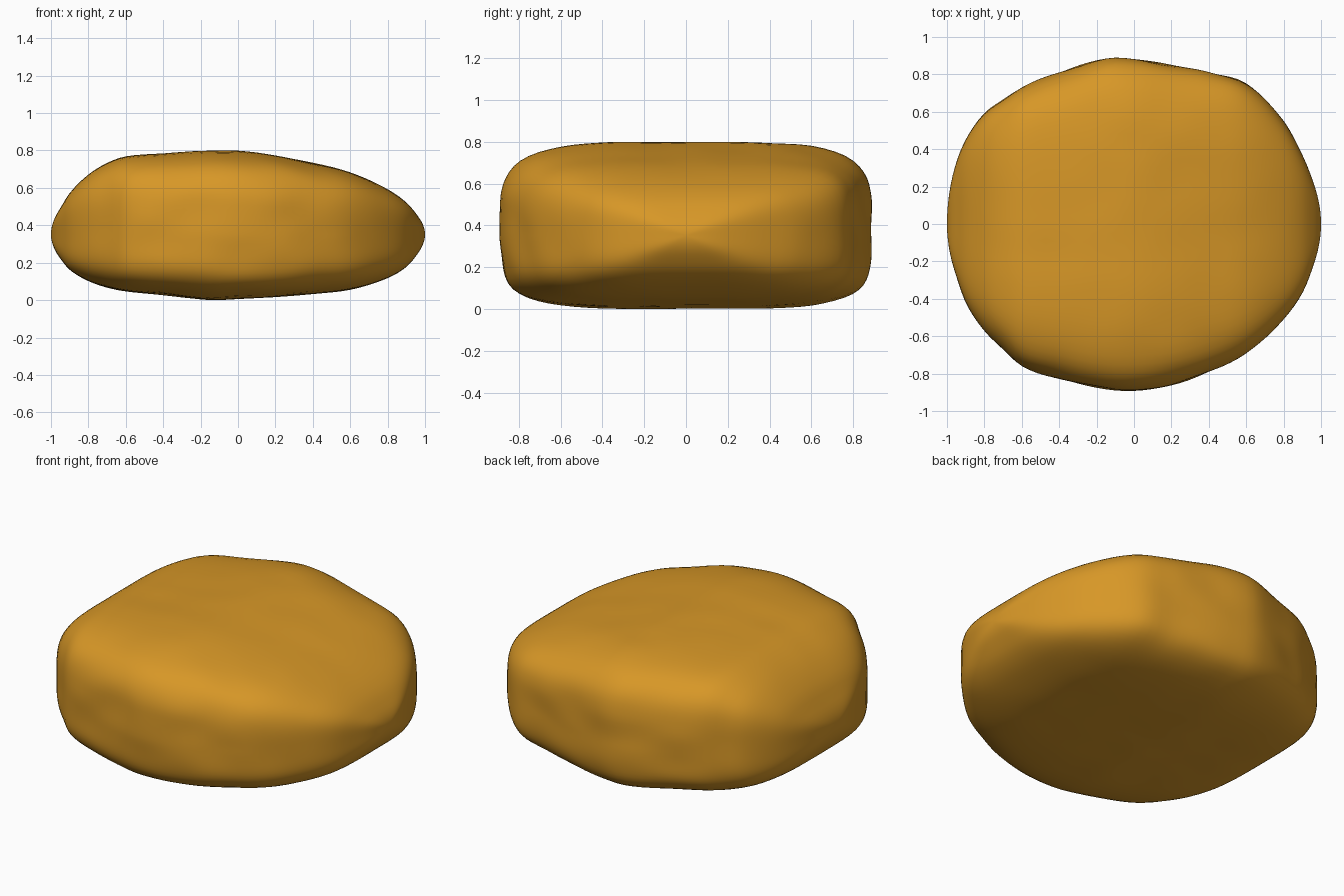
import bpy, bmesh, math
from mathutils import Vector, noise

if "Cube" in bpy.data.objects:
    bpy.data.objects.remove(bpy.data.objects["Cube"])

# Lengthwise outlines: station x, then reach up / down / back / front from the axis
X = [-1, -.95, -.9, -.8, -.7, -.6, -.4, -.15, 0, .2, .4, .6, .8, .9, .96, 1]
UP = [0, .14, .22, .32, .38, .415, .43, .445, .445, .42, .38, .33, .24, .17, .10, 0]
DOWN = [0, .13, .19, .25, .285, .305, .325, .35, .345, .335, .32, .295, .235, .175, .105, 0]
BACK = [0, .33, .45, .59, .665, .73, .81, .885, .885, .85, .81, .75, .55, .37, .22, 0]
FRONT = [0, .28, .42, .57, .67, .76, .825, .88, .885, .86, .79, .69, .51, .37, .22, 0]
T = [math.acos(-x) for x in X]
AXIS_Z = 0.36
RINGS, SEGS, POWER = 64, 112, 4.3


def sample(vals, t):
    """Smooth interpolation along the end-to-end angle."""
    i = max(k for k in range(len(T) - 1) if T[k] <= t + 1e-9)
    def slope(k):
        a, b = max(k - 1, 0), min(k + 1, len(T) - 1)
        return (vals[b] - vals[a]) / (T[b] - T[a])
    h = T[i + 1] - T[i]
    s = (t - T[i]) / h
    return ((2*s**3 - 3*s**2 + 1) * vals[i] + (s**3 - 2*s**2 + s) * h * slope(i)
            + (3*s**2 - 2*s**3) * vals[i + 1] + (s**3 - s**2) * h * slope(i + 1))


def skin_point(t, a):
    """Rounded-box cross-section with a gently lumpy surface."""
    c, s = math.cos(a), math.sin(a)
    k = (abs(c)**POWER + abs(s)**POWER) ** (-1 / POWER)
    y = c * k * sample(BACK if c > 0 else FRONT, t)
    z = s * k * sample(UP if s > 0 else DOWN, t)
    x = -math.cos(t)
    lump = noise.noise(Vector((x * 4, y * 5, z * 6))) * 0.012 * math.sin(t)
    return Vector((x, y * (1 + lump), AXIS_Z + z * (1 + lump)))


# Pebble body: rings stacked from left tip to right tip
bm = bmesh.new()
rings = [[bm.verts.new(skin_point(math.pi * r / RINGS, math.tau * j / SEGS))
          for j in range(SEGS)] for r in range(1, RINGS)]
left = bm.verts.new((-1, 0, AXIS_Z))
right = bm.verts.new((1, 0, AXIS_Z))
for j in range(SEGS):
    n = (j + 1) % SEGS
    bm.faces.new((left, rings[0][j], rings[0][n]))
    bm.faces.new((right, rings[-1][n], rings[-1][j]))
    for a, b in zip(rings, rings[1:]):
        bm.faces.new((a[j], b[j], b[n], a[n]))
bmesh.ops.recalc_face_normals(bm, faces=bm.faces)
low = min(v.co.z for v in bm.verts)
for v in bm.verts:
    v.co.z -= low
for f in bm.faces:
    f.smooth = True
mesh = bpy.data.meshes.new("pebble")
bm.to_mesh(mesh)
bm.free()

# Single golden colour
mat = bpy.data.materials.new("golden orange")
mat.diffuse_color = (0.68, 0.31, 0.02, 1)
mat.use_nodes = True
mat.node_tree.nodes["Principled BSDF"].inputs["Base Color"].default_value = mat.diffuse_color
mesh.materials.append(mat)
bpy.context.collection.objects.link(bpy.data.objects.new("pebble", mesh))
